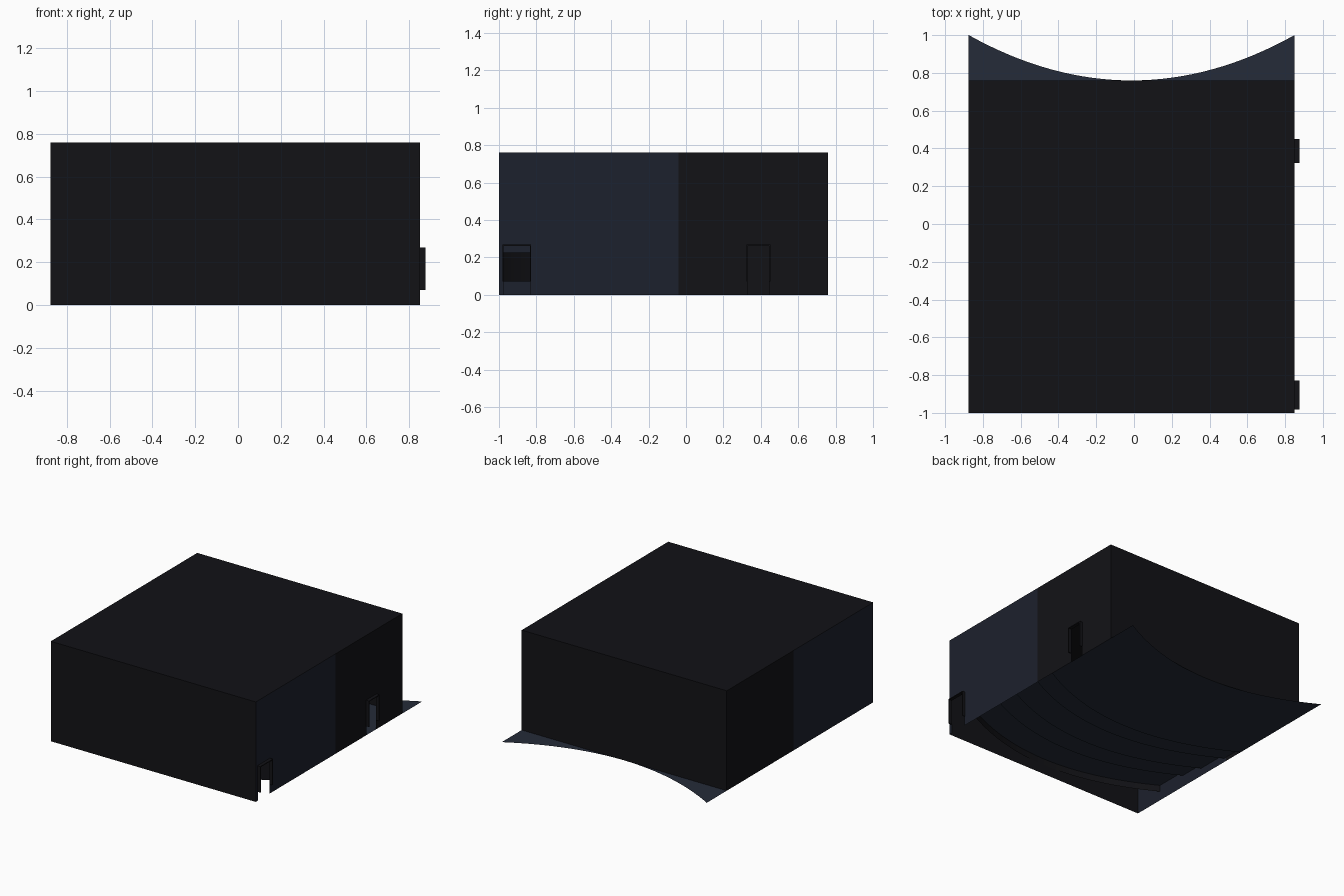
import bpy, bmesh

if "Cube" in bpy.data.objects:
    bpy.data.objects.remove(bpy.data.objects["Cube"])

L, R, F, B, H = -0.875, 0.85, -1.0, 0.76, 0.76   # room extents
SPLIT = -0.04                                     # colour change on side walls
SAG = 0.24                                        # bow of the floor rows


def material(name, rgb):
    m = bpy.data.materials.new(name)
    m.diffuse_color = (*rgb, 1)
    m.use_nodes = True
    m.node_tree.nodes["Principled BSDF"].inputs["Base Color"].default_value = m.diffuse_color
    return m


BLACK = material("black", (0.006, 0.006, 0.008))
NAVY = material("navy", (0.012, 0.015, 0.026))
FLOOR = material("floor_blue", (0.018, 0.024, 0.04))


def mesh_object(name, quads, mat):
    bm = bmesh.new()
    for q in quads:
        bm.faces.new([bm.verts.new(p) for p in q])
    bmesh.ops.remove_doubles(bm, verts=bm.verts, dist=1e-5)
    me = bpy.data.meshes.new(name)
    bm.to_mesh(me)
    bm.free()
    me.materials.append(mat)
    ob = bpy.data.objects.new(name, me)
    bpy.context.collection.objects.link(ob)
    return ob


def side_panel(x, y0, y1, z0=0.0, z1=H):
    q = [(x, y0, z0), (x, y1, z0), (x, y1, z1), (x, y0, z1)]
    return q if x > 0 else q[::-1]


def end_panel(y):
    q = [(L, y, 0), (R, y, 0), (R, y, H), (L, y, H)]
    return q if y < 0 else q[::-1]


# Roof, front and back walls
mesh_object("roof", [[(L, F, H), (R, F, H), (R, B, H), (L, B, H)]], BLACK)
mesh_object("front_wall", [end_panel(F)], BLACK)
mesh_object("back_wall", [end_panel(B)], BLACK)

# Left wall in two colours
mesh_object("left_wall_front", [side_panel(L, F, SPLIT)], NAVY)
mesh_object("left_wall_back", [side_panel(L, SPLIT, B)], BLACK)

# Right wall in two colours, each half with a doorway down to the ground
DOOR_TOP = 0.262
doors = [(-0.975, -0.835, F, SPLIT, NAVY, "front"),
         (0.33, 0.445, SPLIT, B, BLACK, "back")]
for d0, d1, y0, y1, mat, label in doors:
    mesh_object("right_wall_" + label,
                [side_panel(R, y0, d0), side_panel(R, d1, y1),
                 side_panel(R, d0, d1, DOOR_TOP, H)], mat)
    # Projecting door surround: two jambs and a head
    t, z0 = 0.006, 0.07
    for part, (a, b, c, d) in {"left_jamb": (d0 - t, d0, z0, DOOR_TOP),
                               "right_jamb": (d1, d1 + t, z0, DOOR_TOP),
                               "head": (d0 - t, d1 + t, DOOR_TOP, DOOR_TOP + t)}.items():
        bpy.ops.mesh.primitive_cube_add(
            size=1, location=(R + 0.0125, (a + b) / 2, (c + d) / 2))
        ob = bpy.context.object
        ob.name = f"{label}_door_{part}"
        ob.scale = (0.025, b - a, d - c)
        ob.data.materials.append(BLACK)

# Curved stepped floor: a (y, z) profile swept across the bowed rows
profile = [(B, 0.0)]
steps = [-0.12, -0.30, -0.55, -0.75]
z = 0.0
for y in steps:
    profile += [(y, z), (y, z + 0.03)]
    z += 0.03
profile.append((F + 0.002, z))

N = 32
mid, half = (L + R) / 2, (R - L) / 2


def row_point(i, y, z):
    x = L + (R - L) * i / N
    return (x, y + SAG * ((x - mid) / half) ** 2, z)


def swept(prof):
    return [[row_point(i, *a), row_point(i, *b), row_point(i + 1, *b), row_point(i + 1, *a)]
            for a, b in zip(prof, prof[1:]) for i in range(N)]


mesh_object("stepped_floor", swept(profile), FLOOR)

# Low curved wall behind the top row
mesh_object("rear_parapet", swept([(F + 0.002, 0.07), (F + 0.002, 0.12),
                                   (F + 0.002, 0.225)]), BLACK)
